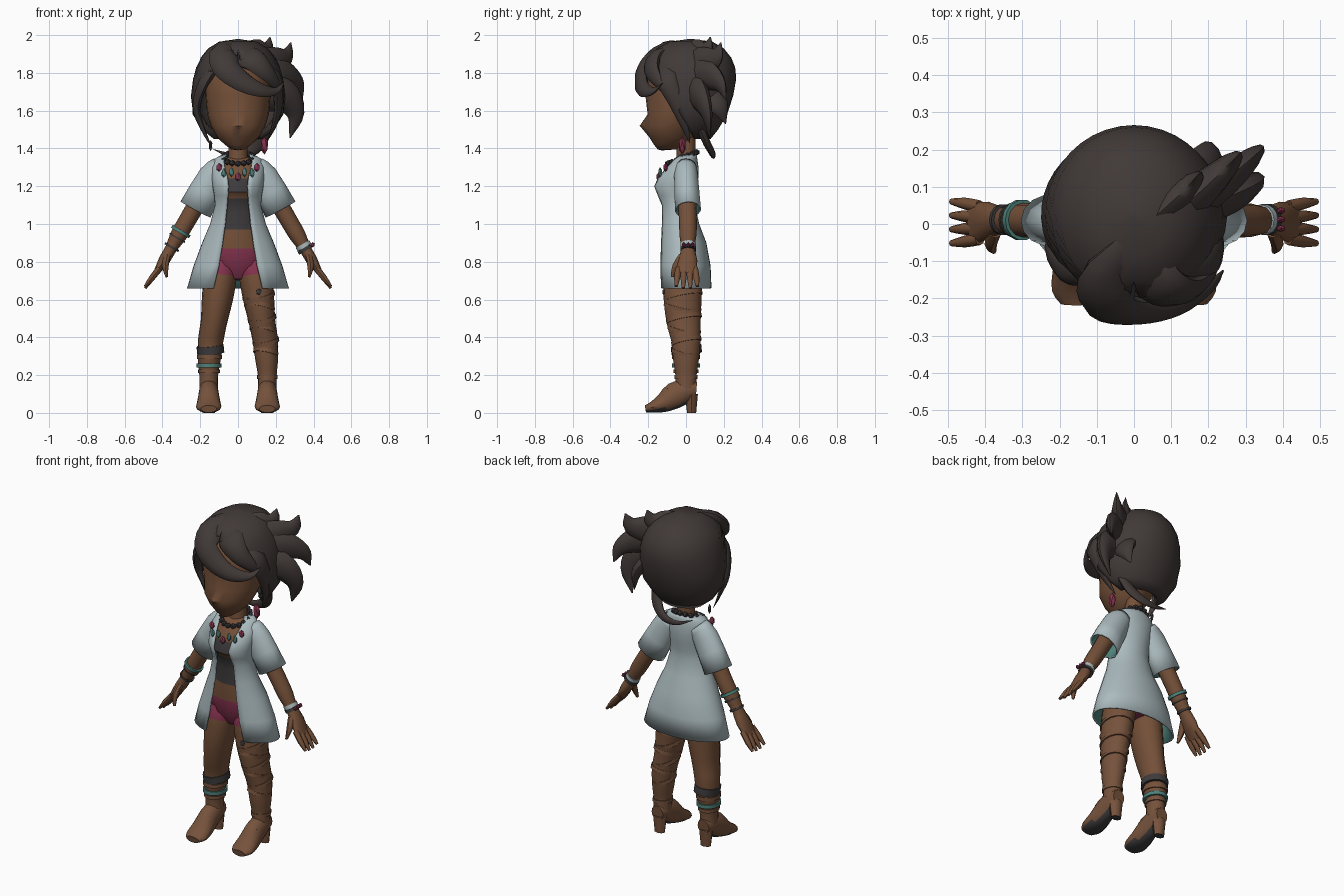
import bpy, bmesh, math
from mathutils import Vector, Matrix

if "Cube" in bpy.data.objects:
    bpy.data.objects.remove(bpy.data.objects["Cube"])


def material(name, *rgb):
    mat = bpy.data.materials.new(name)
    mat.use_nodes = True
    mat.diffuse_color = (*rgb, 1)
    mat.node_tree.nodes["Principled BSDF"].inputs["Base Color"].default_value = (*rgb, 1)
    return mat


SKIN = material("brown skin", .175, .08, .04)
LEATHER = material("brown leather", .18, .085, .045)
HAIR = material("dark hair", .052, .041, .038)
DARK = material("charcoal cloth", .047, .043, .045)
COAT = material("pale coat", .41, .495, .515)
TEAL = material("teal", .075, .22, .195)
PINK = material("berry", .23, .032, .075)


def finish(name, bm, mats, rule=None, angle=45):
    """Turn a bmesh into a shaded object; rule picks a material per face."""
    bmesh.ops.remove_doubles(bm, verts=bm.verts, dist=.0008)
    bm.normal_update()
    if rule:
        for face in bm.faces:
            face.material_index = rule(face)
    mesh = bpy.data.meshes.new(name)
    bm.to_mesh(mesh)
    bm.free()
    ob = bpy.data.objects.new(name, mesh)
    bpy.context.collection.objects.link(ob)
    for mat in mats:
        mesh.materials.append(mat)
    bpy.ops.object.select_all(action="DESELECT")
    ob.select_set(True)
    bpy.context.view_layer.objects.active = ob
    bpy.ops.object.shade_smooth_by_angle(angle=math.radians(angle))
    return ob


def skin_rings(rings):
    """Bridge rows of points, counter-clockwise around the direction of travel."""
    bm = bmesh.new()
    rows = [[bm.verts.new((p[0], p[1], max(p[2], 0))) for p in ring] for ring in rings]
    for low, high in zip(rows, rows[1:]):
        for j in range(len(low) - 1):
            bm.faces.new((low[j], low[j + 1], high[j + 1], high[j]))
    return bm


def body(name, rows, mats, n=24, rule=None, shape=None):
    """Stacked level rings: z, half width, front y, back y, front opening in degrees."""
    rings = []
    for z, width, front, back, *opening in rows:
        gap = math.radians(sum(opening))
        ring = []
        for j in range(n + 1):
            angle = gap - math.pi / 2 + 2 * (math.pi - gap) * j / n
            ring.append((width * math.cos(angle),
                         (front + back) / 2 + (back - front) / 2 * math.sin(angle), z))
        rings.append(ring)
    bm = skin_rings(rings)
    if shape:
        for vert in bm.verts:
            shape(vert.co)
    return finish(name, bm, mats, rule)


def catmull(a, b, c, d, t):
    return .5 * (2 * b + (c - a) * t + (2 * a - 5 * b + 4 * c - d) * t ** 2
                 + (3 * b - a - 3 * c + d) * t ** 3)


def sweep(name, pts, mats, ref=(0, 1, 0), n=12, steps=1, caps=True, rule=None):
    """Oval tube through x, y, z, radius across, radius along ref."""
    knots = [Vector(p) for p in pts]
    ext = [knots[0] * 2 - knots[1]] + knots + [knots[-1] * 2 - knots[-2]]
    path = [catmull(*ext[i:i + 4], k / steps) for i in range(len(knots) - 1) for k in range(steps)]
    path.append(knots[-1])
    last = len(path) - 1
    rings = []
    for i, p in enumerate(path):
        origin = Vector(p[:3])
        along = (Vector(path[min(i + 1, last)][:3]) - Vector(path[max(i - 1, 0)][:3])).normalized()
        across = Vector(ref).cross(along).normalized()
        out = along.cross(across)
        turns = [2 * math.pi * j / n for j in range(n + 1)]
        ring = [origin + across * p[3] * math.cos(w) + out * p[4] * math.sin(w) for w in turns]
        tip = [origin] * (n + 1)
        if caps and i == 0:
            rings.append(tip)
        rings.append(ring)
        if caps and i == last:
            rings.append(tip)
    return finish(name, skin_rings(rings), mats, rule)


def blobs(name, places, scale, mat):
    bm = bmesh.new()
    for place in places:
        bmesh.ops.create_icosphere(bm, subdivisions=1, radius=1,
                                   matrix=Matrix.Translation(place) @ Matrix.Diagonal((*scale, 1)))
    finish(name, bm, [mat], angle=20)


def thicken(ob, thickness, inner=0):
    mod = ob.modifiers.new("thickness", "SOLIDIFY")
    mod.thickness, mod.offset, mod.material_offset = thickness, -1, inner


# Head with a small pointed nose
def nose(co):
    if abs(co.x) < .02 and co.y < -.1 and abs(co.z - 1.52) < .01:
        co.y -= .025


body("head", [(1.39, 0, -.13, -.12), (1.395, .035, -.15, -.05), (1.42, .07, -.17, 0),
              (1.46, .112, -.195, .04), (1.52, .145, -.22, .08), (1.58, .163, -.203, .11),
              (1.68, .172, -.215, .14), (1.8, .165, -.2, .15), (1.88, .12, -.15, .12),
              (1.93, 0, 0, .01)], [SKIN], shape=nose)
body("neck", [(1.3, .06, -.06, .05), (1.36, .05, -.05, .05), (1.48, .05, -.05, .05)], [SKIN], 12)


# Torso with cropped top and shorts
def clothes(face):
    z = face.calc_center_median().z
    if z < .87:
        return 2
    return 1 if .97 < z < 1.135 or 1.17 < z < 1.24 else 0


body("torso", [(.7, 0, -.01, 0), (.71, .06, -.07, .06), (.78, .16, -.11, .1), (.87, .155, -.115, .085),
               (.97, .115, -.115, .05), (1.06, .1, -.11, .03), (1.135, .1, -.12, .03),
               (1.17, .115, -.15, .04), (1.24, .12, -.135, .05), (1.3, .12, -.095, .05),
               (1.34, .09, -.06, .045), (1.37, 0, 0, .01)], [SKIN, DARK, PINK], rule=clothes)

# Open coat with teal lining
coat = body("coat", [(.66, .27, -.15, .135, 29), (.78, .235, -.15, .13, 26), (.9, .19, -.145, .108, 26),
                     (1, .148, -.14, .07, 28), (1.1, .122, -.14, .048, 29), (1.15, .126, -.16, .052, 26),
                     (1.2, .135, -.178, .06, 23), (1.25, .14, -.155, .066, 24), (1.3, .142, -.115, .066, 30),
                     (1.345, .125, -.075, .06, 38), (1.37, .08, -.045, .055, 50)], [COAT, TEAL], 28)
thicken(coat, .01, inner=1)

# Limbs, built for both sides; leg rows are height, x, y, half width, half depth
LEG = [(.8, .085, -.01, .08, .085), (.73, .093, -.015, .088, .1), (.6, .11, -.018, .082, .1),
       (.48, .128, -.012, .07, .09), (.38, .145, 0, .067, .077), (.28, .152, 0, .06, .068),
       (.2, .155, 0, .05, .056), (.13, .155, 0, .05, .055)]


def leg_band(name, s, z, height, extra, mat, tilt=0):
    """Cuff around a leg, sized from the leg rows."""
    for upper, lower in zip(LEG, LEG[1:]):
        if upper[0] >= z > lower[0]:
            row = Vector(upper).lerp(Vector(lower), (upper[0] - z) / (upper[0] - lower[0]))
    size = (row[3] + extra, row[4] + extra)
    lean = tilt * height
    sweep(name, [(s * row[1], row[2], z + height / 2, *size),
                 (s * row[1] + lean, row[2] + lean, z - height / 2, *size)], [mat], n=16)


def arm_band(name, s, place, half, radius, mat):
    """Bracelet at a fraction of the way from elbow to wrist."""
    elbow, wrist = Vector((s * .268, .01, 1.02)), Vector((s * .355, .012, .87))
    ends = [elbow.lerp(wrist, place - half), elbow.lerp(wrist, place + half)]
    sweep(name, [(*end, radius, radius) for end in ends], [mat], n=14)


def sole(face):
    return 1 if face.normal.z < -.65 else 0


for side, s, boot_top in (("left", 1, .66), ("right", -1, .22)):
    sleeve = sweep(side + "_sleeve", [(s * .085, 0, 1.305, .06, .055), (s * .13, 0, 1.25, .08, .064),
                                      (s * .225, .01, 1.077, .09, .07)], [COAT, TEAL], n=14, steps=2, caps=False)
    thicken(sleeve, .008, inner=1)
    sweep(side + "_arm", [(s * .14, 0, 1.24, .05, .05), (s * .268, .01, 1.02, .046, .047),
                          (s * .315, .01, .94, .044, .045), (s * .355, .01, .87, .031, .036),
                          (s * .39, .01, .81, .03, .05), (s * .437, 0, .735, .014, .055)], [SKIN], steps=2)
    for k in range(4):
        y = .055 - .034 * k
        sweep(f"{side}_finger_{k + 1}", [(s * .415, y * .85, .765, .016, .017), (s * .455, y, .715, .016, .016),
              (s * .492, y * 1.1, .67 - .01 * (k in (1, 2)), .007, .008)], [SKIN], n=8, steps=2)
    sweep(side + "_thumb", [(s * .375, -.02, .83, .02, .02), (s * .385, -.055, .775, .017, .018),
                            (s * .377, -.073, .72, .007, .008)], [SKIN], n=8, steps=2)

    # Leg: shorts on top, skin, then leather boot below
    def leg_colour(face):
        z = face.calc_center_median().z
        return 2 if z > .73 else 1 if z < boot_top else 0
    sweep(side + "_leg", [(s * x, y, z, rx, ry) for z, x, y, rx, ry in LEG], [SKIN, LEATHER, PINK],
          n=16, steps=3, rule=leg_colour)

    # Boot with dark sole, separate heel and strap
    x = s * .155
    sweep(side + "_boot", [(x, .055, .12, .038, .045), (x, .01, .12, .05, .062), (x, -.06, .092, .055, .072),
                           (x, -.12, .052, .063, .052), (x, -.18, .029, .066, .03), (x, -.215, .021, .042, .02)],
          [LEATHER, DARK], ref=(0, 0, 1), n=14, steps=2, rule=sole)
    sweep(side + "_heel", [(x, .03, 0, .032, .024), (x, .028, .1, .042, .035)], [LEATHER, DARK], n=8, rule=sole)
    sweep(side + "_boot_strap", [(x - .035, -.09, .122, .009, .016), (x, -.09, .137, .009, .016),
                                 (x + .035, -.09, .122, .009, .016)], [DARK], n=6, steps=2)

# Leg wraps and bands
for i in range(6):
    leg_band(f"left_leg_wrap_{i + 1}", 1, .62 - .06 * i, .02, .004, LEATHER, tilt=(-1) ** i * .2)
leg_band("left_ankle_wrap", 1, .19, .02, .005, LEATHER)
blobs("left_thigh_buckle", [(.11, -.115, .64)], (.016, .01, .02), DARK)
leg_band("right_knee_band", -1, .335, .042, .008, DARK, tilt=.1)
leg_band("right_leather_band", -1, .295, .022, .006, LEATHER)
leg_band("right_teal_band", -1, .25, .022, .01, TEAL)
leg_band("right_boot_cuff", -1, .22, .02, .006, LEATHER)

# Bracelets
arm_band("right_teal_bracelet", -1, .4, .05, .055, TEAL)
arm_band("right_dark_bracelet", -1, .62, .025, .047, DARK)
arm_band("right_wrist_bracelet", -1, .95, .035, .042, DARK)
arm_band("left_wrist_bracelet", 1, .9, .06, .041, COAT)
arm_band("left_bead_bracelet", 1, 1.02, .05, .043, DARK)
blobs("left_bracelet_gems", [(.395, y, .89) for y in (-.012, .012, .036)], (.013, .01, .014), PINK)

# Necklace, pendants and earrings
circle = [math.pi * k / 8 for k in range(16)]
blobs("necklace_beads", [(.08 * math.cos(a), -.02 + .077 * math.sin(a), 1.35 + .03 * math.sin(a))
                         for a in circle], (.018, .017, .017), DARK)
blobs("berry_pendants", [(-.1, -.108, 1.3), (0, -.145, 1.25), (.1, -.108, 1.3)], (.017, .012, .024), PINK)
blobs("teal_pendants", [(s * p, -.137, z) for s in (1, -1) for p, z in ((.035, 1.275), (.075, 1.27))],
      (.014, .011, .026), TEAL)
blobs("left_earring", [(.14, -.02, 1.415)], (.022, .02, .048), PINK)
blobs("right_earring", [(-.145, -.02, 1.415)], (.01, .01, .03), DARK)

# Hair cap around the back and crown
cap = body("hair_cap", [(1.45, .13, -.08, .13, 100), (1.5, .19, -.14, .17, 90), (1.58, .24, -.18, .218, 76),
                        (1.68, .25, -.2, .25, 62), (1.77, .238, -.215, .266, 50), (1.83, .222, -.215, .26, 32),
                        (1.88, .198, -.2, .24, 4), (1.93, .158, -.155, .2), (1.965, .1, -.09, .14),
                        (1.98, 0, .02, .03)], [HAIR], 28)
thicken(cap, .035)


def lock(name, width, ref, *points):
    """Flattened strand of hair that tapers to a point."""
    radii = [width * max(1 - (i / (len(points) - 1)) ** 1.5, .03) for i in range(len(points))]
    sweep(name, [(*p, r, r * .55) for p, r in zip(points, radii)], [HAIR], ref=ref, n=10, steps=4)


# Front sweep, forehead and temple locks
lock("front_sweep", .09, (0, -1, .5), (.07, .02, 1.87), (-.06, -.13, 1.9), (-.065, -.215, 1.83),
     (.02, -.235, 1.755), (.12, -.22, 1.71), (.2, -.17, 1.705), (.24, -.125, 1.745))
lock("forehead_lock", .085, (.3, -1, .5), (0, -.06, 1.87), (.07, -.16, 1.875), (.14, -.18, 1.815),
     (.2, -.14, 1.74), (.22, -.08, 1.66))
lock("right_temple_lock", .055, (-1, -.3, .3), (-.09, -.08, 1.85), (-.175, -.12, 1.76),
     (-.22, -.07, 1.62), (-.185, -.06, 1.5), (-.135, -.07, 1.4))
lock("left_temple_lock", .07, (1, -.3, .3), (.06, -.05, 1.86), (.19, -.1, 1.78),
     (.215, -.05, 1.65), (.195, -.01, 1.53), (.15, .02, 1.43))

# Upward spikes, side flicks and nape curl
lock("crown_spike", .1, (1, -1, 0), (0, -.03, 1.85), (.1, .06, 1.9), (.155, .11, 1.93), (.17, .13, 1.99))
lock("crown_side_spike", .11, (1, -1, 0), (.06, -.01, 1.81), (.18, .09, 1.85), (.255, .16, 1.89), (.28, .185, 1.96))
lock("upper_side_flick", .11, (.6, -.8, 0), (.07, .0, 1.77), (.22, .1, 1.79), (.31, .175, 1.745), (.34, .21, 1.66))
lock("lower_side_flick", .11, (.4, -1, 0), (.1, .02, 1.7), (.245, .07, 1.68), (.305, .11, 1.58), (.275, .125, 1.455))
lock("back_side_flick", .09, (1, .3, .3), (.12, .08, 1.72), (.205, .17, 1.63), (.2, .21, 1.53))
lock("nape_curl", .04, (0, 1, 0), (.14, .07, 1.52), (.115, .11, 1.43), (.05, .14, 1.375),
     (-.04, .145, 1.365), (-.13, .12, 1.395))
